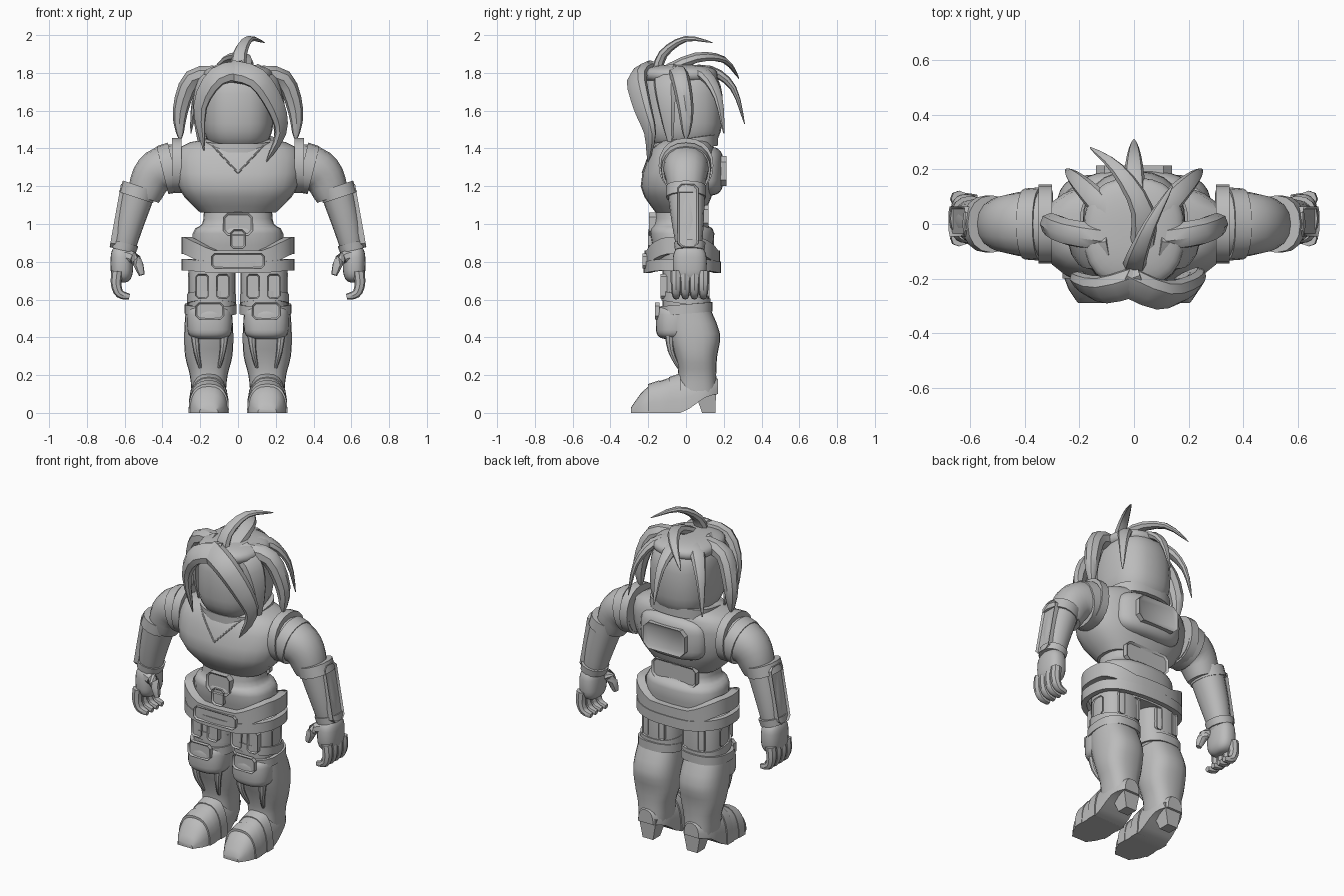
import bpy, bmesh, math
from mathutils import Vector
from mathutils.bvhtree import BVHTree

if "Cube" in bpy.data.objects:
    bpy.data.objects.remove(bpy.data.objects["Cube"], do_unlink=True)

tone = (.5, .5, .5, 1)
grey = bpy.data.materials.new("plain grey")
grey.use_nodes = True
grey.diffuse_color = tone
grey.node_tree.nodes["Principled BSDF"].inputs["Base Color"].default_value = tone

X, Y, Z = Vector((1, 0, 0)), Vector((0, 1, 0)), Vector((0, 0, 1))
HEAD_CENTRE = Vector((0, 0, 1.6))


def finish(bm, name, mirror):
    bmesh.ops.recalc_face_normals(bm, faces=bm.faces)
    mesh = bpy.data.meshes.new(name)
    bm.to_mesh(mesh)
    bm.free()
    mesh.materials.append(grey)
    mesh.shade_smooth()
    mesh.set_sharp_from_angle(angle=math.radians(40))
    obj = bpy.data.objects.new(name, mesh)
    bpy.context.collection.objects.link(obj)
    if mirror:
        obj.modifiers.new("mirror", "MIRROR").use_mirror_merge = False
    return obj


def skin(name, rings, mirror=False, closed=False):
    """Bridge successive rings of points; cap the ends unless closed."""
    bm = bmesh.new()
    rows = [[bm.verts.new(point) for point in ring] for ring in rings]
    count = len(rows[0])
    for a, b in zip(rows, rows[1:] + (rows[:1] if closed else [])):
        for i in range(count):
            j = (i + 1) % count
            bm.faces.new((a[i], a[j], b[j], b[i]))
    if not closed:
        bm.faces.new(rows[0])
        bm.faces.new(rows[-1])
    return finish(bm, name, mirror)


def power(value, p):
    return math.copysign(abs(value) ** (2 / p), value)


def oval(count, p=2.5, turn=2):
    """Superellipse points; turn is the sweep in half circles."""
    angles = [turn * math.pi * i / count for i in range(count + (turn == 1))]
    return [(power(math.cos(a), p), power(math.sin(a), p)) for a in angles]


def spline(keys, steps=3):
    """Catmull-Rom curve through vectors of any length."""
    keys = [Vector(k) for k in keys]
    padded = keys[:1] + keys + keys[-1:]
    curve = []
    for a, b, c, d in zip(padded, padded[1:], padded[2:], padded[3:]):
        for step in range(steps):
            t = step / steps
            curve.append(b + (c - a) * t / 2 + (a * 2 - b * 5 + c * 4 - d) * t * t / 2
                         + (b * 3 - a - c * 3 + d) * t ** 3 / 2)
    return curve + keys[-1:]


def loft(name, keys, centre=0, mirror=False):
    """Keys are (z, half width, front y, back y)."""
    rings = [[(centre + half * c, (front + back) / 2 + (back - front) / 2 * s, z) for c, s in oval(24)]
             for z, half, front, back in spline(keys)]
    return skin(name, rings, mirror)


def blob(name, centre, size, p=3, mirror=False):
    """Superellipsoid: low p is round, high p is drum shaped."""
    layers = oval(16, p, 1)[1:-1]
    rings = [[Vector(centre) + Vector((size[0] * c * r, size[1] * s * r, size[2] * h)) for c, s in oval(24)]
             for h, r in layers]
    return skin(name, rings, mirror)


def sweep(name, path, start, end, out=None, flat=1, mirror=False, curve=1, sides=8):
    """Tube from radius start to end, flattened along the outward direction."""
    points = spline(path)
    last = len(points) - 1
    rings = []
    for i, point in enumerate(points):
        along = (points[min(i + 1, last)] - points[max(i - 1, 0)]).normalized()
        side = along.cross(out or point - HEAD_CENTRE).normalized()
        up = side.cross(along) * flat
        radius = start + (end - start) * (i / last) ** curve
        rings.append([point + (side * c + up * s) * radius for c, s in oval(sides, 2.2)])
    return skin(name, rings, mirror)


def strand(name, path, width, mirror=False, flat=.65, blunt=1.7):
    sweep(name, path, width, .003, flat=flat, mirror=mirror, curve=blunt)


def band(name, centre, half, depth, height, drop=lambda c, s: 0, mirror=False):
    """Hoop of rectangular section, lowered by a rule around its length."""
    x, y, z = centre
    wall = height / 2
    rings = []
    for c, s in oval(36):
        outer = (x + half * c, y + depth * s)
        inner = (x + (half - wall) * c, y + (depth - wall) * s)
        low, high = (z - drop(c, s) + h for h in (-wall, wall))
        rings.append([(*outer, low), (*outer, high), (*inner, high), (*inner, low)])
    skin(name, rings, mirror, closed=True)


def plate(name, w, h, origin, normal, depth, up=Z, mirror=False):
    """Chamfered panel with a recessed middle."""
    bm = bmesh.new()
    cut = min(w, h) * .4
    across = up.cross(normal)
    outline = [(-w, cut - h), (cut - w, -h), (w - cut, -h), (w, cut - h),
               (w, h - cut), (w - cut, h), (cut - w, h), (-w, h - cut)]
    face = bm.faces.new([bm.verts.new(Vector(origin) + across * a + up * b) for a, b in outline])
    raised = bmesh.ops.extrude_face_region(bm, geom=[face])["geom"]
    lid = [g for g in raised if isinstance(g, bmesh.types.BMFace)]
    bmesh.ops.translate(bm, vec=normal * depth, verts=lid[0].verts)
    bmesh.ops.inset_region(bm, faces=lid, thickness=cut / 2)
    bmesh.ops.translate(bm, vec=normal * -.01, verts=lid[0].verts)
    finish(bm, name, mirror)


# Head and collar
blob("head", (0, -.02, 1.61), (.19, .215, .23))
band("collar", (0, -.01, 1.42), .2, .18, .06, lambda c, s: -s / 40)

# Torso
chest = loft("chest", [(1.06, .2, -.16, .1), (1.2, .32, -.24, .15), (1.4, .32, -.18, .15), (1.46, .1, -.1, .1)])
surface = BVHTree.FromPolygons([v.co for v in chest.data.vertices], [f.vertices for f in chest.data.polygons])
seam = [surface.ray_cast(Vector((i / 30, -1, 1.27 + i / 28)), Y)[0] for i in range(5)]
sweep("neckline", seam, .005, .005, -Y, mirror=True)
loft("abdomen", [(1.08, .18, -.16, .1), (1, .19, -.17, .11), (.95, .24, -.19, .15), (.75, .23, -.15, .13)])
plate("belly_emblem", .08, .06, (0, -.15, 1), -Y, .045)
plate("belly_emblem_stem", .04, .05, (0, -.16, .92), -Y, .04)
blob("back_bulge", (0, .1, 1.28), (.22, .1, .13), 3.5)
plate("back_pack", .14, .08, (0, .1, 1.28), Y, .115)
plate("back_waist_guard", .15, .06, (0, .09, 1.04), Y, .03)

# Belts
dip = lambda c, s: min(.07, max(0, .95 - abs(c)) / 7)
band("upper_belt", (0, -.02, .885), .3, .2, .09, dip)
band("lower_belt", (0, -.02, .785), .3, .205, .06, lambda c, s: dip(c, s) / 5)
plate("belt_buckle", .14, .04, (0, -.2, .805), -Y, .03)

# Thighs
blob("thighs", (.137, 0, .66), (.125, .125, .15), 8, True)
band("thigh_cuffs", (.14, 0, .6), .13, .13, .05, lambda c, s: s / 50, True)
plate("thigh_side_pouches", .045, .06, (.24, 0, .68), X, .025, mirror=True)
for side, x in (("inner", .08), ("outer", .19)):
    plate(side + "_thigh_guards", .035, .065, (x, -.1, .67), -Y, .035, mirror=True)
    plate(side + "_thigh_strips", .02, .07, (x, .1, .68), Y, .025, mirror=True)

# Knees and shins
loft("shins", [(.57, .12, -.11, .12), (.42, .13, -.1, .18), (.3, .125, -.06, .165), (.2, .1, -.04, .16),
               (.1, .09, -.05, .165)], .155, True)
blob("knee_pads", (.15, -.06, .48), (.12, .1, .09), 4, True)
plate("knee_ridges", .075, .045, (.15, -.14, .54), -Y, .025, mirror=True)
band("knee_bands", (.145, 0, .55), .137, .14, .05, lambda c, s: -s / 90, True)
for side, lean in (("inner", -1), ("outer", 1)):
    fin = [(.15 + lean * x, y, z) for x, y, z in ((.08, -.09, .43), (.07, -.08, .33), (.05, -.04, .24))]
    sweep(side + "_shin_fins", fin, .025, .008, -Y, mirror=True)


# Boots: flat-soled arches along the foot
def boot(name, keys, steps):
    """Keys are (y, sole height, top height, half width)."""
    rings = [[(.155 + half * c, y, max(low, 0) + (top - max(low, 0)) * s) for c, s in oval(12, 2.5, 1)]
             for y, low, top, half in spline(keys, steps)]
    skin(name, rings, True)


boot("boots", [(-.29, 0, .03, .05), (-.2, 0, .14, .1), (-.03, 0, .2, .1), (.1, .08, .2, .09), (.17, .1, .18, .05)], 3)
for strap, y in (("toe_straps", -.2), ("instep_straps", -.09)):
    boot(strap, [(b, 0, .22 + b / 3, .107) for b in (y, y + .06)], 1)
corners = ((-1, -1), (1, -1), (1, 1), (-1, 1))
skin("boot_heels", [[(.15 + half * a, y + half * b, z) for a, b in corners]
                    for z, half, y in ((.13, .06, .1), (0, .035, .12))], True)

# Arms
slant = X + Z
sweep("upper_arms", [(.3, 0, 1.3), (.4, 0, 1.29), (.46, 0, 1.24), (.5, 0, 1.14)], .125, .085, slant, 1, True, 2, 16)
sweep("shoulder_sleeves", [(.3, 0, 1.31), (.35, 0, 1.31)], .145, .145, Z, 1, True, 1, 20)
sweep("shoulder_rims", [(.34, 0, 1.3), (.4, 0, 1.285)], .135, .13, Z, 1, True, 1, 20)
sweep("forearms", [(.52, 0, 1.19), (.575, .01, 1), (.61, .02, .84)], .1, .06, X, .9, True, 1.3, 16)
sweep("elbow_cuffs", [(.52, 0, 1.2), (.54, 0, 1.14)], .105, .105, X, .9, True, 1, 16)
sweep("wrist_cuffs", [(.6, .02, .9), (.61, .02, .86)], .083, .078, X, .9, True, 1, 16)
lean = Vector((-.18, 0, 1)).normalized()
plate("forearm_guards", .055, .17, (.62, .01, 1.04), Y.cross(lean), .03, lean, True)

# Hands
blob("palms", (.615, .02, .79), (.06, .09, .1), 3, True)
for i in range(4):
    y = .02 + (i - 1.5) * .048
    path = [(.64, y, .75), (.645, y, .68), (.625, y, .63), (.575, y, .615)]
    sweep(f"fingers_{i + 1}", path, .03, .015, X, mirror=True, curve=2)
sweep("thumbs", [(.6, -.03, .83), (.54, -.04, .81), (.51, -.05, .73)], .036, .015, slant, mirror=True, curve=2)

# Hair
blob("hair_cap", (0, -.03, 1.79), (.185, .2, .055), 2.5)
strand("top_spike", [(0, -.16, 1.78), (.01, -.12, 1.9), (.06, 0, 1.98), (.14, .14, 1.96)], .045)
strand("crown_spike", [(.03, -.12, 1.8), (.03, .05, 1.88), (-.06, .2, 1.87), (-.16, .28, 1.77)], .05)
strand("rear_spike", [(0, -.04, 1.8), (0, .13, 1.81), (0, .25, 1.72), (0, .31, 1.53)], .05)
strand("rear_side_spikes", [(.06, 0, 1.81), (.15, .1, 1.79), (.22, .17, 1.67), (.25, .2, 1.48)], .05, True)
strand("side_locks", [(.1, -.05, 1.79), (.24, -.03, 1.77), (.305, 0, 1.6), (.305, 0, 1.44)], .05, True, 1, 4)
strand("temple_locks", [(.08, -.1, 1.81), (.17, -.11, 1.75), (.21, -.1, 1.6), (.2, -.08, 1.4)], .07, True, .5, 2.5)
strand("left_fringe", [(-.04, -.2, 1.81), (.1, -.26, 1.77), (.2, -.23, 1.62), (.225, -.19, 1.48), (.15, -.2, 1.33)],
       .068, blunt=2.5)
strand("right_fringe", [(.03, -.2, 1.81), (-.11, -.24, 1.78), (-.2, -.21, 1.62), (-.18, -.18, 1.39)], .065, blunt=2.5)
